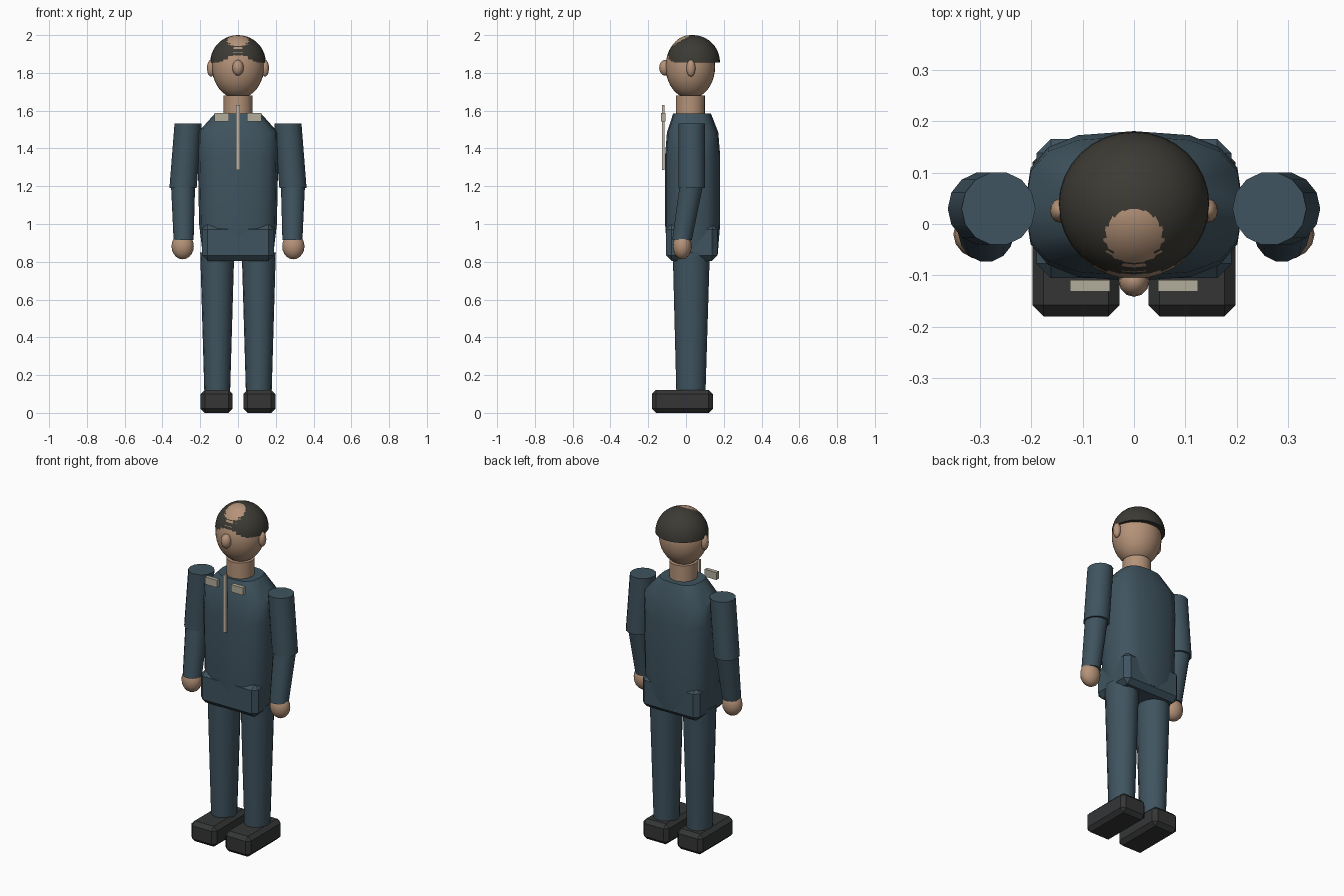
import bpy, bmesh, math
from mathutils import Vector, Matrix

if "Cube" in bpy.data.objects:
    bpy.data.objects.remove(bpy.data.objects["Cube"])


def material(name, rgb):
    m = bpy.data.materials.new(name)
    m.diffuse_color = (*rgb, 1)
    m.use_nodes = True
    m.node_tree.nodes["Principled BSDF"].inputs["Base Color"].default_value = m.diffuse_color
    return m


CLOTH = material("cloth", (0.05, 0.088, 0.115))
SKIN = material("skin", (0.46, 0.29, 0.19))
HAIR = material("hair", (0.045, 0.043, 0.035))
SHOE = material("shoe", (0.035, 0.036, 0.037))
TAN = material("trim", (0.45, 0.42, 0.33))
PALE = material("pale_trim", (0.55, 0.47, 0.38))


def finish(bm, name, mat, smooth=True):
    bmesh.ops.recalc_face_normals(bm, faces=bm.faces)
    me = bpy.data.meshes.new(name)
    bm.to_mesh(me)
    bm.free()
    if smooth:
        me.polygons.foreach_set("use_smooth", [True] * len(me.polygons))
        me.set_sharp_from_angle(angle=math.radians(40))
    me.materials.append(mat)
    ob = bpy.data.objects.new(name, me)
    bpy.context.collection.objects.link(ob)
    return ob


def ellipsoid(name, mat, c, r, seg=24, rings=16, cut_z=None):
    bm = bmesh.new()
    bmesh.ops.create_uvsphere(bm, u_segments=seg, v_segments=rings, radius=1)
    bmesh.ops.transform(bm, matrix=Matrix.Translation(c) @ Matrix.Diagonal((*r, 1)), verts=bm.verts)
    if cut_z is not None:
        geom = bm.verts[:] + bm.edges[:] + bm.faces[:]
        cut = bmesh.ops.bisect_plane(bm, geom=geom, plane_co=(0, 0, cut_z),
                                     plane_no=(0, 0, 1), clear_inner=True)
        rim = [e for e in cut["geom_cut"] if isinstance(e, bmesh.types.BMEdge)]
        bmesh.ops.edgeloop_fill(bm, edges=rim)
    return finish(bm, name, mat)


def loft(name, mat, rings, sides=16, power=1.0):
    """Capped tube through (x, y, z, rx, ry) rings; power < 1 squares the outline."""
    bm = bmesh.new()

    def squared(v):
        return math.copysign(abs(v) ** power, v) if abs(v) > 1e-6 else 0

    loops = []
    for x, y, z, rx, ry in rings:
        angles = [2 * math.pi * i / sides for i in range(sides)]
        loops.append([bm.verts.new((x + rx * squared(math.cos(a)),
                                    y + ry * squared(math.sin(a)), z)) for a in angles])
    for a, b in zip(loops, loops[1:]):
        for i in range(sides):
            j = (i + 1) % sides
            bm.faces.new((a[i], a[j], b[j], b[i]))
    bm.faces.new(loops[0])
    bm.faces.new(loops[-1])
    return finish(bm, name, mat)


def box(name, mat, lo, hi, bevel=0):
    lo, hi = Vector(lo), Vector(hi)
    bm = bmesh.new()
    bmesh.ops.create_cube(bm, size=1)
    bmesh.ops.transform(bm, matrix=Matrix.Translation((lo + hi) / 2)
                        @ Matrix.Diagonal((*(hi - lo), 1)), verts=bm.verts)
    if bevel:
        bmesh.ops.bevel(bm, geom=bm.edges[:], offset=bevel, segments=1, affect='EDGES')
    return finish(bm, name, mat, smooth=False)


# Head, hair, nose and neck
ellipsoid("head", SKIN, (0, 0.023, 1.832), (0.138, 0.131, 0.168), 32, 20)
ellipsoid("hair", HAIR, (0, 0.038, 1.855), (0.147, 0.142, 0.145), 32, 20, cut_z=1.855)
ellipsoid("nose", SKIN, (0, -0.111, 1.827), (0.03, 0.031, 0.042), 12, 8)
loft("neck", SKIN, [(0, 0.023, 1.56, 0.077, 0.077), (0, 0.023, 1.68, 0.077, 0.077)], 24)

# Torso and hips
loft("torso", CLOTH, [
    (0, 0.035, 0.84, 0.187, 0.133),
    (0, 0.035, 1.0, 0.206, 0.146),
    (0, 0.035, 1.36, 0.213, 0.146),
    (0, 0.035, 1.485, 0.212, 0.136),
    (0, 0.032, 1.585, 0.122, 0.1)], 16, 0.7)
box("hips", CLOTH, (-0.19, -0.105, 0.805), (0.19, 0.166, 1.0), 0.028)

# Front fastening strip
box("front_strip", PALE, (-0.01, -0.127, 1.285), (0.01, -0.115, 1.63))

# Paired parts
for side, s in (("left", 1), ("right", -1)):
    ellipsoid(side + "_ear", SKIN, (s * 0.143, 0.026, 1.825), (0.021, 0.024, 0.045), 12, 8)
    loft(side + "_upper_arm", CLOTH, [
        (s * 0.291, 0.03, 1.19, 0.072, 0.072),
        (s * 0.264, 0.03, 1.533, 0.072, 0.072)], 14)
    loft(side + "_forearm", CLOTH, [
        (s * 0.288, -0.021, 0.915, 0.053, 0.053),
        (s * 0.291, 0.03, 1.215, 0.064, 0.064)], 14)
    ellipsoid(side + "_hand", SKIN, (s * 0.293, -0.02, 0.882), (0.059, 0.05, 0.069), 16, 10)
    loft(side + "_leg", CLOTH, [
        (s * 0.11, 0.026, 0.1, 0.068, 0.077),
        (s * 0.11, 0.028, 0.85, 0.09, 0.098)], 16)
    x0, x1 = sorted((s * 0.028, s * 0.198))
    box(side + "_shoe", SHOE, (x0, -0.18, 0), (x1, 0.142, 0.122), 0.022)
    x0, x1 = sorted((s * 0.047, s * 0.125))
    box(side + "_collar_tab", TAN, (x0, -0.132, 1.543), (x1, -0.109, 1.587))
